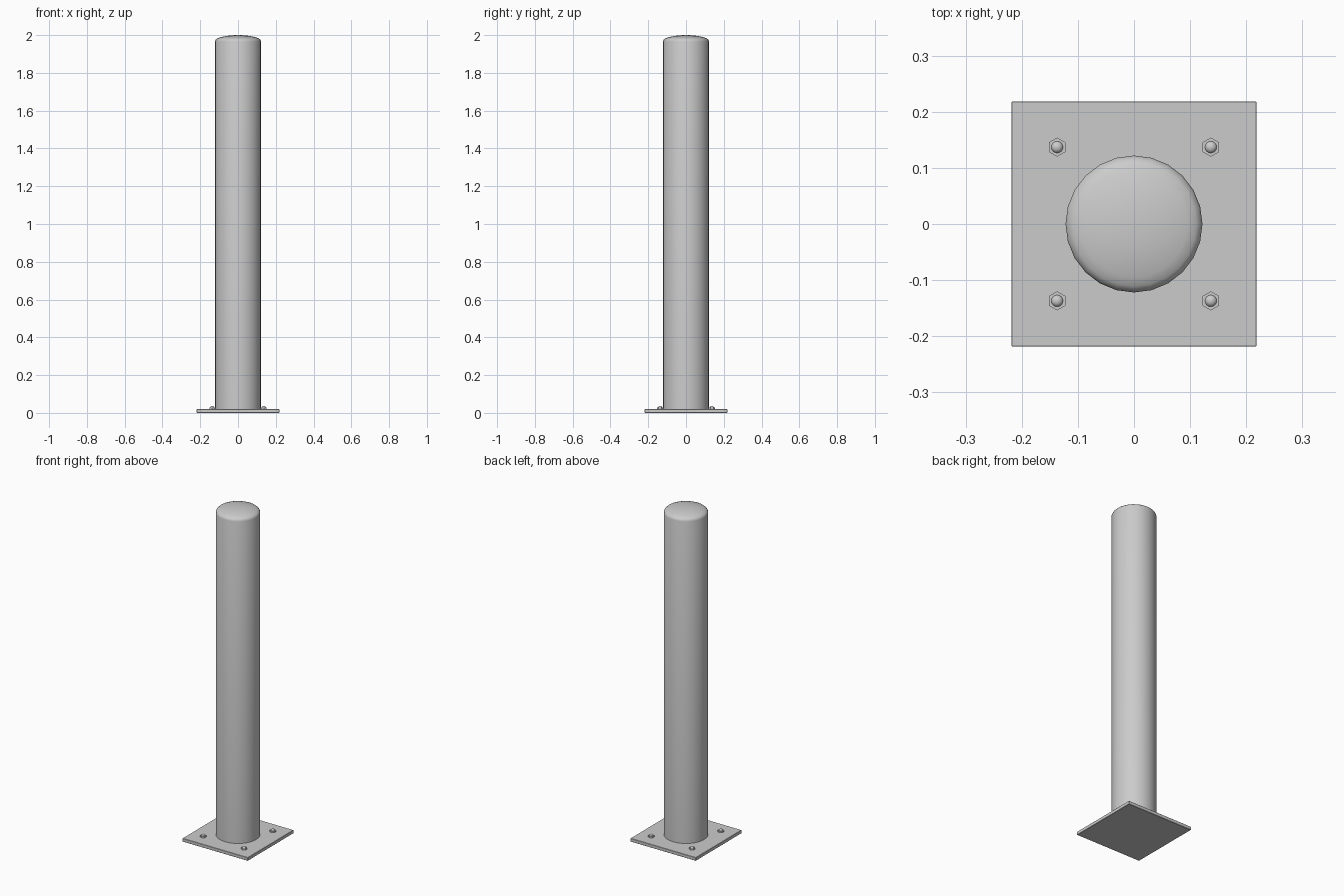
import bpy, bmesh, math

if "Cube" in bpy.data.objects:
    bpy.data.objects.remove(bpy.data.objects["Cube"])


def finish(name, bm, angle=40):
    bmesh.ops.remove_doubles(bm, verts=bm.verts, dist=1e-6)
    bmesh.ops.recalc_face_normals(bm, faces=bm.faces)
    me = bpy.data.meshes.new(name)
    bm.to_mesh(me)
    bm.free()
    ob = bpy.data.objects.new(name, me)
    bpy.context.collection.objects.link(ob)
    bpy.ops.object.select_all(action='DESELECT')
    ob.select_set(True)
    bpy.context.view_layer.objects.active = ob
    bpy.ops.object.shade_smooth_by_angle(angle=math.radians(angle))
    return ob


def lathe(name, profile, sides, loc=(0, 0, 0), turn=0.0, angle=40):
    """Revolve (radius, z) points around a vertical axis."""
    bm = bmesh.new()
    rings = []
    for r, z in profile:
        rings.append([bm.verts.new((r * math.cos(turn + math.tau * i / sides),
                                    r * math.sin(turn + math.tau * i / sides), z))
                      for i in range(sides)] if r else [bm.verts.new((0, 0, z))])
    for a, b in zip(rings, rings[1:]):
        for i in range(sides):
            j = (i + 1) % sides
            if len(b) == 1:
                bm.faces.new((a[i], a[j], b[0]))
            else:
                bm.faces.new((a[i], a[j], b[j], b[i]))
    if len(rings[0]) > 1:
        bm.faces.new(rings[0][::-1])
    ob = finish(name, bm, angle)
    ob.location = loc
    return ob


# base plate with slightly eased edges
T = 0.02
bm = bmesh.new()
bmesh.ops.create_cube(bm, size=1)
for v in bm.verts:
    v.co = (v.co.x * 0.437, v.co.y * 0.437, (v.co.z + 0.5) * T)
bmesh.ops.bevel(bm, geom=bm.edges[:], offset=0.0015, segments=1, affect='EDGES')
finish("base_plate", bm, 30)

# post with shallow domed cap
lathe("post", [(0.122, T - 0.002), (0.122, 1.966), (0.119, 1.975), (0.111, 1.982),
               (0.095, 1.988), (0.065, 1.995), (0.033, 1.999), (0, 2.0)], 24)

# anchor bolts: hex nut and rounded stud at each corner
for n, (sx, sy) in enumerate([(-1, -1), (1, -1), (1, 1), (-1, 1)], 1):
    loc = (sx * 0.137, sy * 0.137, T)
    lathe(f"nut_{n}", [(0.017, -0.002), (0.017, 0.008), (0.01, 0.008)], 6,
          loc, math.pi / 6, 25)
    lathe(f"stud_{n}", [(0.0105, 0), (0.0105, 0.010), (0.009, 0.0135),
                        (0.005, 0.016), (0, 0.017)], 16, loc)
